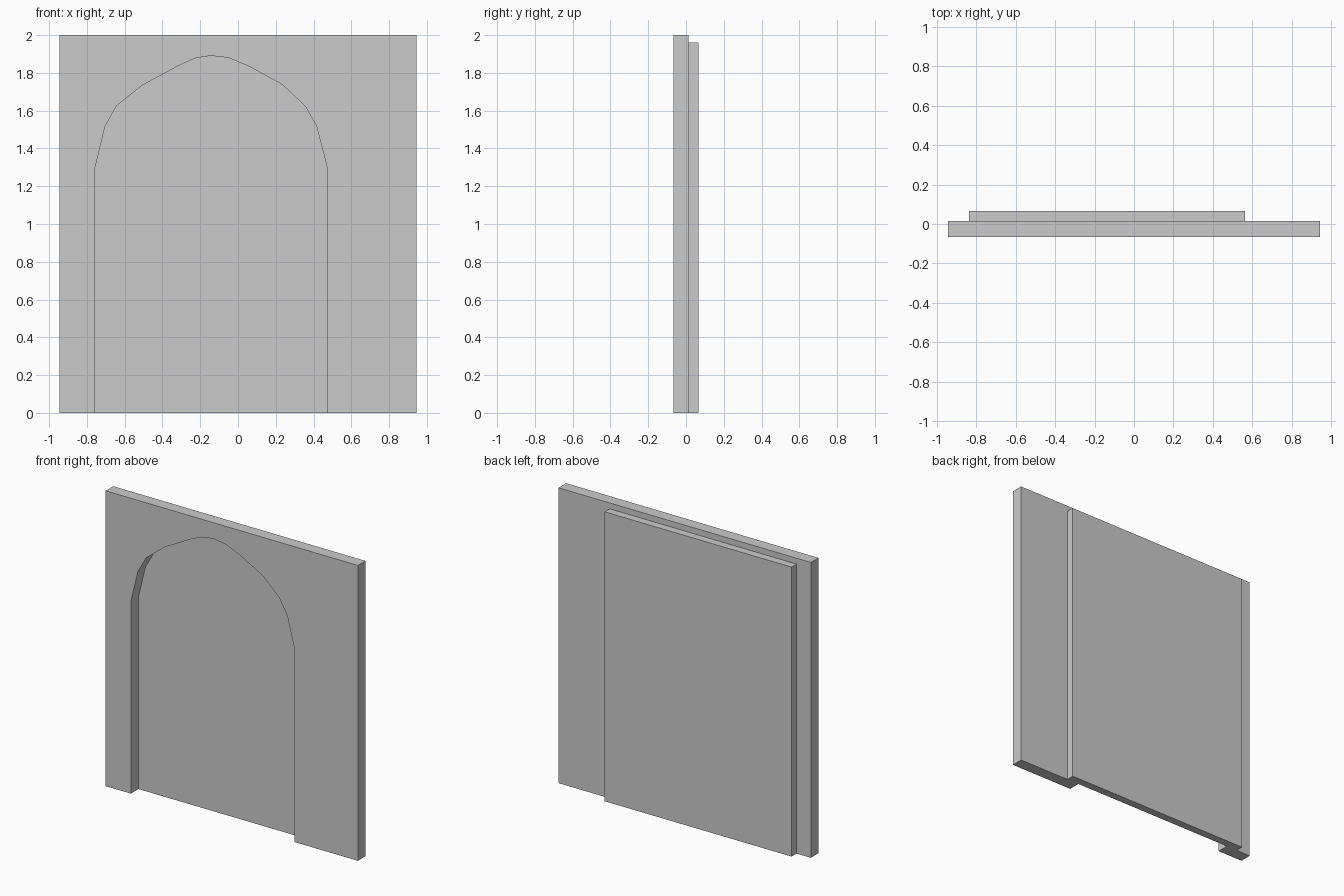
import bpy, bmesh

if "Cube" in bpy.data.objects:
    bpy.data.objects.remove(bpy.data.objects["Cube"])


def extrude_profile(name, points, y0, y1):
    """Solid made from an x-z outline pushed from y0 to y1."""
    bm = bmesh.new()
    face = bm.faces.new([bm.verts.new((x, y0, z)) for x, z in points])
    ext = bmesh.ops.extrude_face_region(bm, geom=[face])
    moved = [v for v in ext["geom"] if isinstance(v, bmesh.types.BMVert)]
    bmesh.ops.translate(bm, verts=moved, vec=(0, y1 - y0, 0))
    bmesh.ops.recalc_face_normals(bm, faces=bm.faces)
    mesh = bpy.data.meshes.new(name)
    bm.to_mesh(mesh)
    bm.free()
    obj = bpy.data.objects.new(name, mesh)
    bpy.context.collection.objects.link(obj)
    return obj


HALF_W, HEIGHT = 0.945, 2.0
Y_FRONT, Y_JOIN, Y_BACK = -0.067, 0.014, 0.067

# Arched opening, left foot to right foot
arch = [(-0.756, 0), (-0.756, 1.30), (-0.703, 1.518), (-0.642, 1.626),
        (-0.505, 1.735), (-0.304, 1.844), (-0.225, 1.878), (-0.143, 1.891),
        (-0.05, 1.88), (0.055, 1.836), (0.235, 1.738), (0.357, 1.622),
        (0.415, 1.52), (0.472, 1.30), (0.472, 0)]

# Wall with the opening cut through to the floor
wall_outline = [(-HALF_W, 0)] + arch + [(HALF_W, 0), (HALF_W, HEIGHT), (-HALF_W, HEIGHT)]
extrude_profile("arched_wall", wall_outline, Y_FRONT, Y_JOIN)

# Panel closing the opening from behind
extrude_profile("back_panel", [(-0.838, 0), (-0.838, 1.96), (0.563, 1.96), (0.563, 0)],
                Y_JOIN, Y_BACK)
